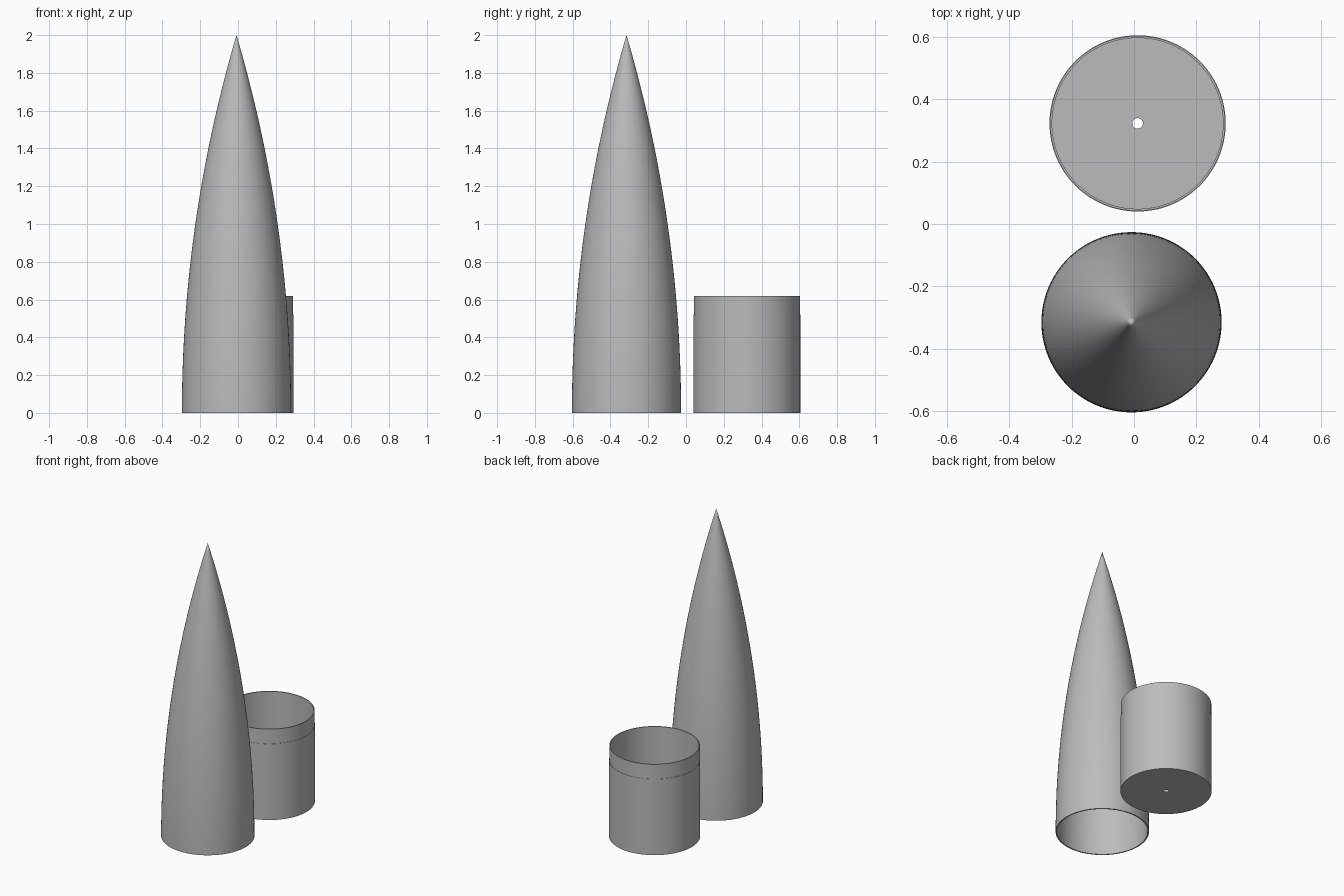
import bpy, math

if "Cube" in bpy.data.objects:
    bpy.data.objects.remove(bpy.data.objects["Cube"])

grey = bpy.data.materials.new("plain grey")
grey.diffuse_color = (0.5, 0.5, 0.5, 1)
grey.use_nodes = True
grey.node_tree.nodes["Principled BSDF"].inputs["Base Color"].default_value = grey.diffuse_color
SIDES = 96


def lathe(name, profile, centre):
    """Spin a closed (r, z) profile round the z axis; r = 0 becomes a single tip."""
    verts, rings, faces = [], [], []
    for r, z in profile:
        n = SIDES if r > 0 else 1
        rings.append(range(len(verts), len(verts) + n))
        for i in range(n):
            a = 2 * math.pi * i / SIDES
            verts.append((r * math.cos(a), r * math.sin(a), z))
    for lo, hi in zip(rings, rings[1:] + rings[:1]):
        if len(lo) == 1 and len(hi) == 1:
            continue  # the outer and inner tips are not joined
        for i in range(SIDES):
            j = (i + 1) % SIDES
            if len(hi) == 1:
                faces.append((lo[i], lo[j], hi[0]))
            elif len(lo) == 1:
                faces.append((lo[0], hi[j], hi[i]))
            else:
                faces.append((lo[i], lo[j], hi[j], hi[i]))
    mesh = bpy.data.meshes.new(name)
    mesh.from_pydata(verts, [], faces)
    mesh.materials.append(grey)
    obj = bpy.data.objects.new(name, mesh)
    obj.location = centre
    bpy.context.collection.objects.link(obj)
    bpy.context.view_layer.objects.active = obj
    obj.select_set(True)
    bpy.ops.object.shade_smooth_by_angle(angle=math.radians(30))
    obj.select_set(False)
    return obj


def ogive(radius, height, steps=40):
    """Circular-arc side that starts upright at the base and ends in a point."""
    rho = (radius ** 2 + height ** 2) / (2 * radius)
    pts = []
    for i in range(steps):
        z = height * i / steps
        pts.append((math.sqrt(rho ** 2 - z ** 2) + radius - rho, z))
    return pts + [(0, height)]


# Hollow nose cone, open underneath
outer = ogive(0.289, 2.0)
inner = ogive(0.281, 1.945)
lathe("nose_cone", outer + inner[::-1], (-0.008, -0.315, 0))

# Open cup with a stepped shoulder and a small hole in its floor
cup = [(0.017, 0), (0.2825, 0), (0.2825, 0.52), (0.2805, 0.52), (0.2805, 0.62),
       (0.274, 0.62), (0.274, 0.008), (0.017, 0.008)]
lathe("shoulder_cup", cup, (0.0115, 0.3225, 0))
